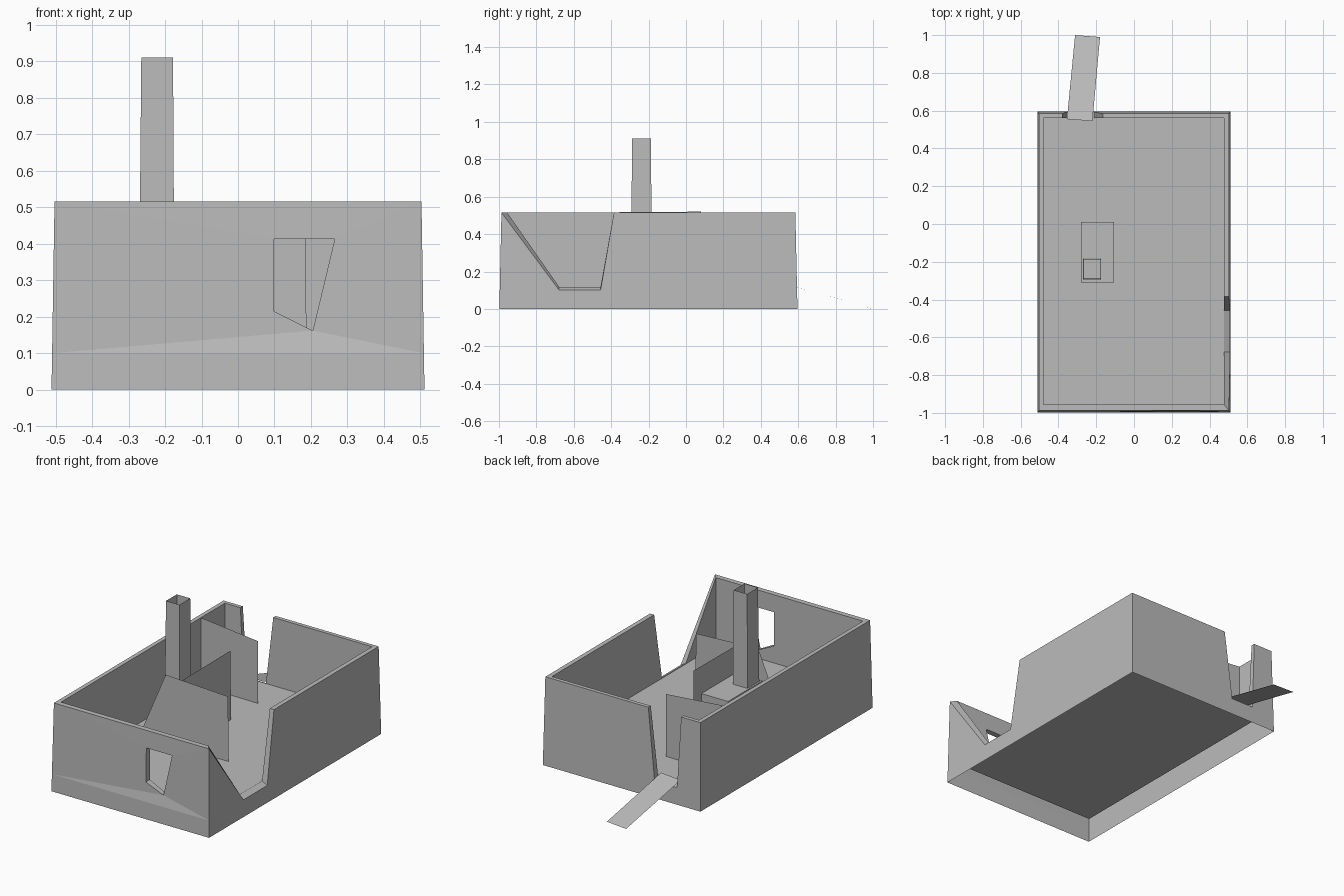
import bpy, bmesh

cube = bpy.data.objects.get("Cube")
if cube:
    bpy.data.objects.remove(cube, do_unlink=True)

# Single plain grey
grey = bpy.data.materials.new("plain_grey")
grey.use_nodes = True
grey.diffuse_color = (0.5, 0.5, 0.5, 1)
grey.node_tree.nodes["Principled BSDF"].inputs["Base Color"].default_value = (0.5, 0.5, 0.5, 1)

TOP = 0.515
FLOOR = 0.115
FAR = 9  # clamped to the wall corner


def finish(name, bm):
    bmesh.ops.remove_doubles(bm, verts=bm.verts, dist=0.0005)
    bmesh.ops.recalc_face_normals(bm, faces=bm.faces)
    mesh = bpy.data.meshes.new(name)
    bm.to_mesh(mesh)
    bm.free()
    mesh.materials.append(grey)
    obj = bpy.data.objects.new(name, mesh)
    bpy.context.collection.objects.link(obj)
    return obj


def add_face(bm, points):
    bm.faces.new([bm.verts.new(p) for p in points])


def sheet(name, points):
    bm = bmesh.new()
    add_face(bm, points)
    return finish(name, bm)


def bounds(z, inner):
    """Extents (x low, x high, y low, y high) of the tapering shell."""
    if inner:
        return -0.478, 0.476, -0.956, 0.562
    return -0.511 + 0.016 * z, 0.511 - 0.016 * z, -0.998 + 0.022 * z, 0.596 - 0.022 * z


def place(side, u, z, inner, push=0.0):
    """Map a wall coordinate onto the outer or inner skin of one side."""
    if inner:
        z = FLOOR if z == 0 else max(z, FLOOR + 0.003)
    x0, x1, y0, y1 = bounds(z, inner)
    if side in ("left", "right"):
        return (x1 if side == "left" else x0, min(max(u, y0), y1), z)
    y = y0 + (0 if inner else push) if side == "front" else y1
    return (min(max(u, x0), x1), y, z)


def wall(bm, side, pts, faces, rims):
    """Two skins of the same outline, joined along the rim edges."""
    for inner in (False, True):
        for f in faces:
            add_face(bm, [place(side, *pts[i][:2], inner, *pts[i][2:]) for i in f])
    for a, b in rims:
        add_face(bm, [place(side, *pts[i][:2], inner, *pts[i][2:])
                      for i, inner in ((a, False), (b, False), (b, True), (a, True))])


def outline_wall(bm, side, cut=()):
    pts = [(-FAR, 0), (FAR, 0), (FAR, TOP), *cut, (-FAR, TOP)]
    n = len(pts)
    wall(bm, side, pts, [range(n)], [(i, i + 1) for i in range(2, n - 1)])


# Outer shell with broken side, doorway and window hole
bm = bmesh.new()
outline_wall(bm, "right")
left_cut = [(-0.385, TOP), (-0.457, 0.1), (-0.678, 0.1)]
outline_wall(bm, "left", left_cut)
outline_wall(bm, "back", [(-0.165, TOP), (-0.212, 0.1), (-0.358, 0.1), (-0.378, TOP)])
front = [(-FAR, 0), (FAR, 0), (FAR, 0.1), (-FAR, 0.1), (0.205, 0.162, 0.012),
         (0.098, 0.215), (0.098, 0.413), (0.265, 0.413), (FAR, TOP), (-FAR, TOP)]
wall(bm, "front", front,
     [(0, 1, 2, 3), (3, 2, 4), (3, 4, 5, 6, 9), (6, 7, 8, 9), (2, 8, 7, 4)],
     [(8, 9), (4, 5), (5, 6), (6, 7), (7, 4)])
x0, x1, y0, y1 = bounds(0, True)
add_face(bm, [(x0, y0, FLOOR), (x1, y0, FLOOR), (x1, y1, FLOOR), (x0, y1, FLOOR)])
finish("building_shell", bm)

# Interior partitions
sheet("front_partition", [(-0.39, -0.355, FLOOR), (0.188, -0.355, FLOOR),
                          (0.184, -0.355, 0.495), (-0.22, -0.355, TOP)])
sheet("middle_partition", [(-0.105, -0.355, FLOOR), (-0.105, 0.085, FLOOR),
                           (-0.105, 0.08, 0.52), (-0.105, -0.355, 0.517)])
sheet("back_partition", [(-0.478, 0.34, FLOOR), (-0.105, 0.333, FLOOR),
                         (-0.105, 0.333, 0.48), (-0.478, 0.34, TOP)])


def tapered_tube(name, low, high, z0, z1, capped):
    bm = bmesh.new()
    rings = []
    for (xa, xb, ya, yb), z in ((low, z0), (high, z1)):
        rings.append([(xa, ya, z), (xb, ya, z), (xb, yb, z), (xa, yb, z)])
    for i in range(4):
        j = (i + 1) % 4
        add_face(bm, [rings[0][i], rings[0][j], rings[1][j], rings[1][i]])
    if capped:
        add_face(bm, rings[1])
    return finish(name, bm)


# Hearth block and open chimney
hearth = (-0.28, -0.107, -0.31, 0.01)
tapered_tube("hearth", hearth, hearth, FLOOR, 0.36, True)
tapered_tube("chimney", (-0.27, -0.175, -0.293, -0.183),
             (-0.265, -0.178, -0.288, -0.188), 0.36, 0.91, False)

# Ramp up to the doorway
sheet("ramp", [(-0.355, 0.555, 0.128), (-0.22, 0.545, 0.131),
               (-0.18, 0.99, 0.003), (-0.312, 1.0, 0)])
